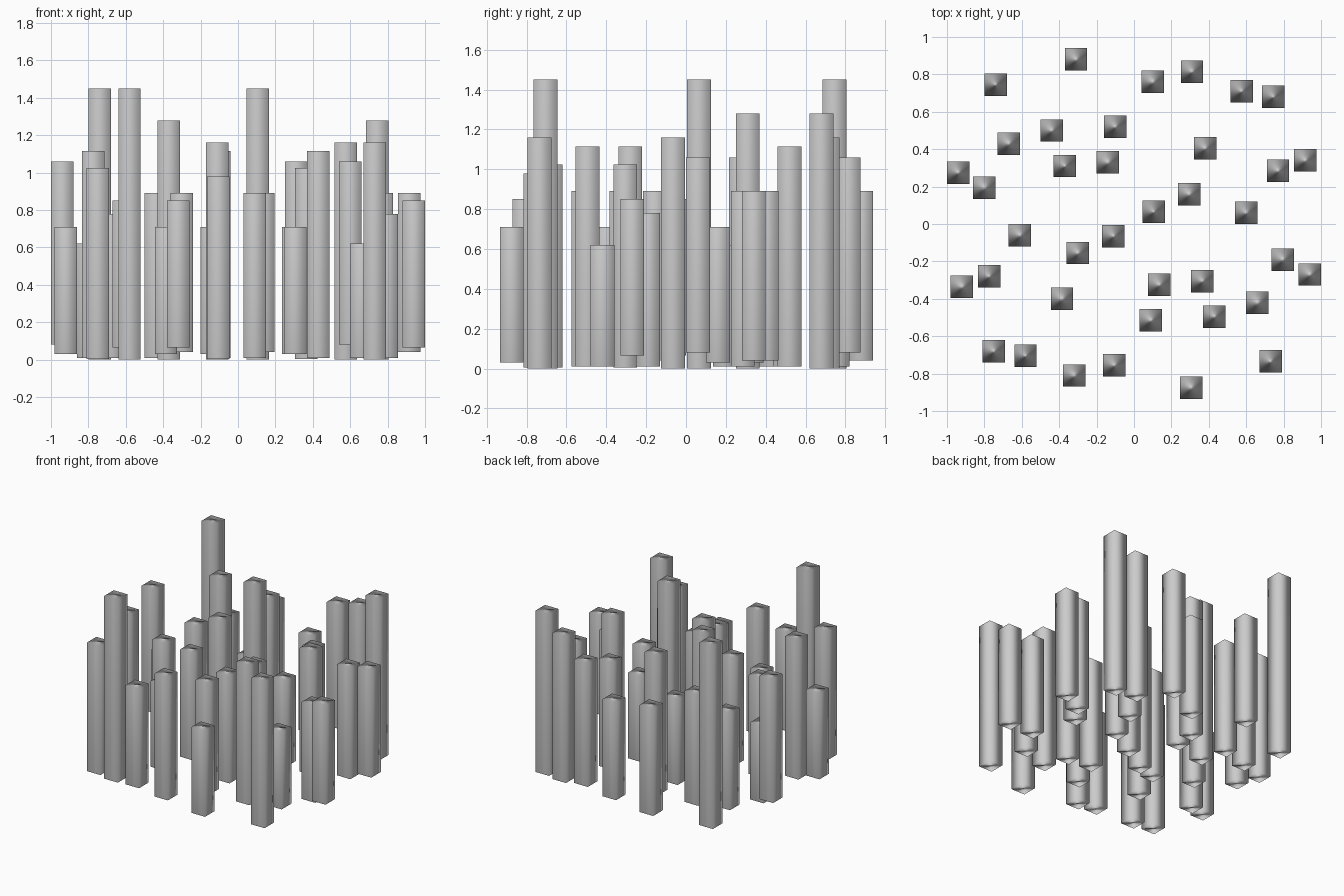
import bpy
import bmesh

SIDE = 0.12

# Pillar families: (bottom, top) -> footprint centres
families = [
    ((0.00, 1.45), [(-.74, .745), (-.58, -.705), (.105, .065)]),
    ((0.00, 1.28), [(-.37, .31), (.745, .68)]),
    ((0.00, 1.16), [(.575, .71), (-.11, -.065), (.73, -.735)]),
    ((0.01, 1.115), [(-.10, .52), (-.775, -.28), (.43, -.495)]),
    ((0.08, 1.06), [(.31, .815), (-.94, .275), (.60, .06)]),
    ((0.005, 1.025), [(.365, -.305), (-.75, -.68)]),
    ((0.005, 0.98), [(-.105, -.755)]),
    ((0.04, 0.89), [(-.31, .88), (.38, .405), (.915, .34), (-.30, -.155), (.135, -.325)]),
    ((0.01, 0.89), [(-.44, .50), (.77, .285), (.09, -.515)]),
    ((0.065, 0.85), [(-.61, -.06), (.94, -.27), (-.32, -.81)]),
    ((0.01, 0.78), [(.10, .76), (-.67, .43), (.795, -.19)]),
    ((0.03, 0.71), [(-.14, .33), (.295, .16), (-.92, -.335), (-.385, -.40), (.305, -.875)]),
    ((0.01, 0.62), [(-.80, .195), (.66, -.42)]),
]


def pillar(name, x, y, z0, z1):
    """Smooth-shaded square column between two heights."""
    bm = bmesh.new()
    bmesh.ops.create_cube(bm, size=1)
    for f in bm.faces:
        f.smooth = True
    mesh = bpy.data.meshes.new(name)
    bm.to_mesh(mesh)
    bm.free()
    ob = bpy.data.objects.new(name, mesh)
    ob.location = (x, y, (z0 + z1) / 2)
    ob.scale = (SIDE, SIDE, z1 - z0)
    bpy.context.collection.objects.link(ob)


# Field of pillars
count = 0
for (z0, z1), spots in families:
    for x, y in spots:
        count += 1
        pillar(f"pillar_{count:02d}", x, y, z0, z1)
